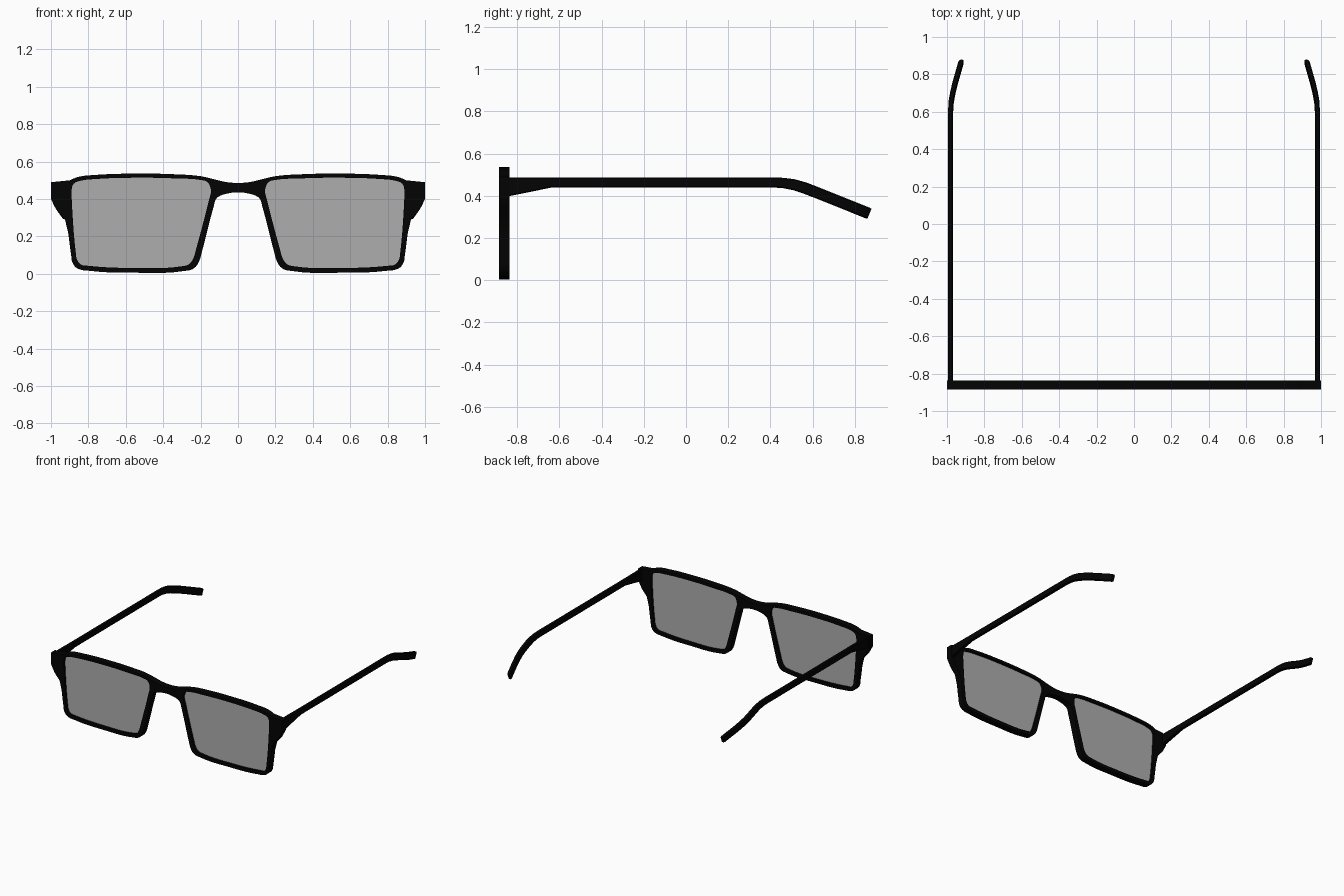
import bpy, bmesh, math
from mathutils import Vector, Matrix

if "Cube" in bpy.data.objects:
    bpy.data.objects.remove(bpy.data.objects["Cube"])

FRONT_Y = -0.861   # middle of the front frame
FRAME_HALF = 0.025


def material(name, colour):
    m = bpy.data.materials.new(name)
    m.diffuse_color = colour
    m.use_nodes = True
    m.node_tree.nodes["Principled BSDF"].inputs["Base Color"].default_value = m.diffuse_color
    return m


black = material("black_plastic", (0.001, 0.001, 0.001, 1))
tint = material("tinted_glass", (0.42, 0.42, 0.42, 1))


def finish(name, bm, mat):
    bmesh.ops.remove_doubles(bm, verts=bm.verts, dist=1e-5)
    bmesh.ops.recalc_face_normals(bm, faces=bm.faces)
    me = bpy.data.meshes.new(name)
    bm.to_mesh(me)
    bm.free()
    me.materials.append(mat)
    ob = bpy.data.objects.new(name, me)
    bpy.context.collection.objects.link(ob)
    bpy.ops.object.select_all(action='DESELECT')
    ob.select_set(True)
    bpy.context.view_layer.objects.active = ob
    bpy.ops.object.shade_smooth_by_angle(angle=math.radians(35))
    return ob


def plate(name, outlines, half, mat):
    """Filled, extruded plate from smooth closed outlines in the xz plane.
    Points with a third value are sharp corners."""
    cu = bpy.data.curves.new(name, 'CURVE')
    cu.dimensions = '2D'
    cu.fill_mode = 'BOTH'
    cu.extrude = half
    cu.resolution_u = 5
    for pts in outlines:
        sp = cu.splines.new('BEZIER')
        sp.bezier_points.add(len(pts) - 1)
        sp.use_cyclic_u = True
        for bp, p in zip(sp.bezier_points, pts):
            bp.co = (p[0], p[1], 0)
            kind = 'VECTOR' if len(p) > 2 else 'AUTO'
            bp.handle_left_type = bp.handle_right_type = kind
    tmp = bpy.data.objects.new(name + "_curve", cu)
    bpy.context.collection.objects.link(tmp)
    bpy.context.view_layer.update()
    me = bpy.data.meshes.new_from_object(
        tmp.evaluated_get(bpy.context.evaluated_depsgraph_get()))
    bpy.data.objects.remove(tmp)
    bm = bmesh.new()
    bm.from_mesh(me)
    bpy.data.meshes.remove(me)
    bm.transform(Matrix.Translation((0, FRONT_Y, 0)) @ Matrix.Rotation(math.pi / 2, 4, 'X'))
    return finish(name, bm, mat)


def flip(pts):
    return [(-p[0],) + tuple(p[1:]) for p in reversed(pts)]


# Outer outline, right half, from bridge top to bridge underside
outer = [(0, .486), (.07, .492), (.13, .506), (.20, .522), (.33, .532), (.545, .536),
         (.76, .529), (.855, .518), (.90, .50, 1), (1.0, .49, 1), (1.0, .40, 1),
         (.968, .34, 1), (.925, .29, 1), (.908, .22, 1), (.892, .10), (.885, .06),
         (.86, .03), (.79, .016), (.545, .006), (.29, .015), (.235, .03), (.207, .07),
         (.195, .11), (.130, .36), (.117, .40), (.10, .415), (.053, .43), (0, .436)]
full = outer + flip(outer[1:-1])

# Lens opening, right side
lens = [(.145, .44), (.152, .475), (.165, .492), (.20, .502), (.33, .51), (.545, .514),
        (.76, .507), (.84, .498), (.878, .482), (.890, .445), (.889, .40), (.868, .12),
        (.860, .075), (.84, .05), (.80, .043), (.545, .031), (.305, .04), (.262, .052),
        (.238, .085), (.226, .125), (.155, .395)]

# Front frame and lenses
plate("front_frame", [full, lens, flip(lens)], FRAME_HALF, black)
plate("right_lens", [lens], 0.006, tint)
plate("left_lens", [flip(lens)], 0.006, tint)

# Temple arm stations: x, y, z, half height, downward tilt in degrees
stations = [(.981, -.85, .442, .046, 0), (.981, -.635, .463, .0235, 0),
            (.981, .41, .463, .0235, 0), (.981, .46, .461, .0245, 4),
            (.981, .51, .453, .026, 10), (.981, .56, .438, .027, 17),
            (.980, .61, .419, .027, 21), (.977, .655, .401, .027, 22),
            (.969, .70, .383, .027, 22), (.957, .75, .363, .027, 22),
            (.925, .862, .318, .027, 22), (.923, .869, .315, .025, 22)]


def temple(name, side):
    bm = bmesh.new()
    rings = []
    c = 0.005   # corner cut
    for n, (x, y, z, h, tilt) in enumerate(stations):
        w = 0.010 if n == len(stations) - 1 else 0.0135   # rounded tip
        a = math.radians(tilt)
        up = Vector((0, math.sin(a), math.cos(a)))
        corners = [(w, h - c), (w - c, h), (c - w, h), (-w, h - c),
                   (-w, c - h), (c - w, -h), (w - c, -h), (w, c - h)]
        rings.append([bm.verts.new(Vector((side * (x + u), y, z)) + up * v)
                      for u, v in corners])
    for r, s in zip(rings, rings[1:]):
        for i in range(8):
            j = (i + 1) % 8
            bm.faces.new((r[i], r[j], s[j], s[i]))
    bm.faces.new(rings[0])
    bm.faces.new(rings[-1])
    finish(name, bm, black)


# Temple arms
temple("right_temple", 1)
temple("left_temple", -1)
